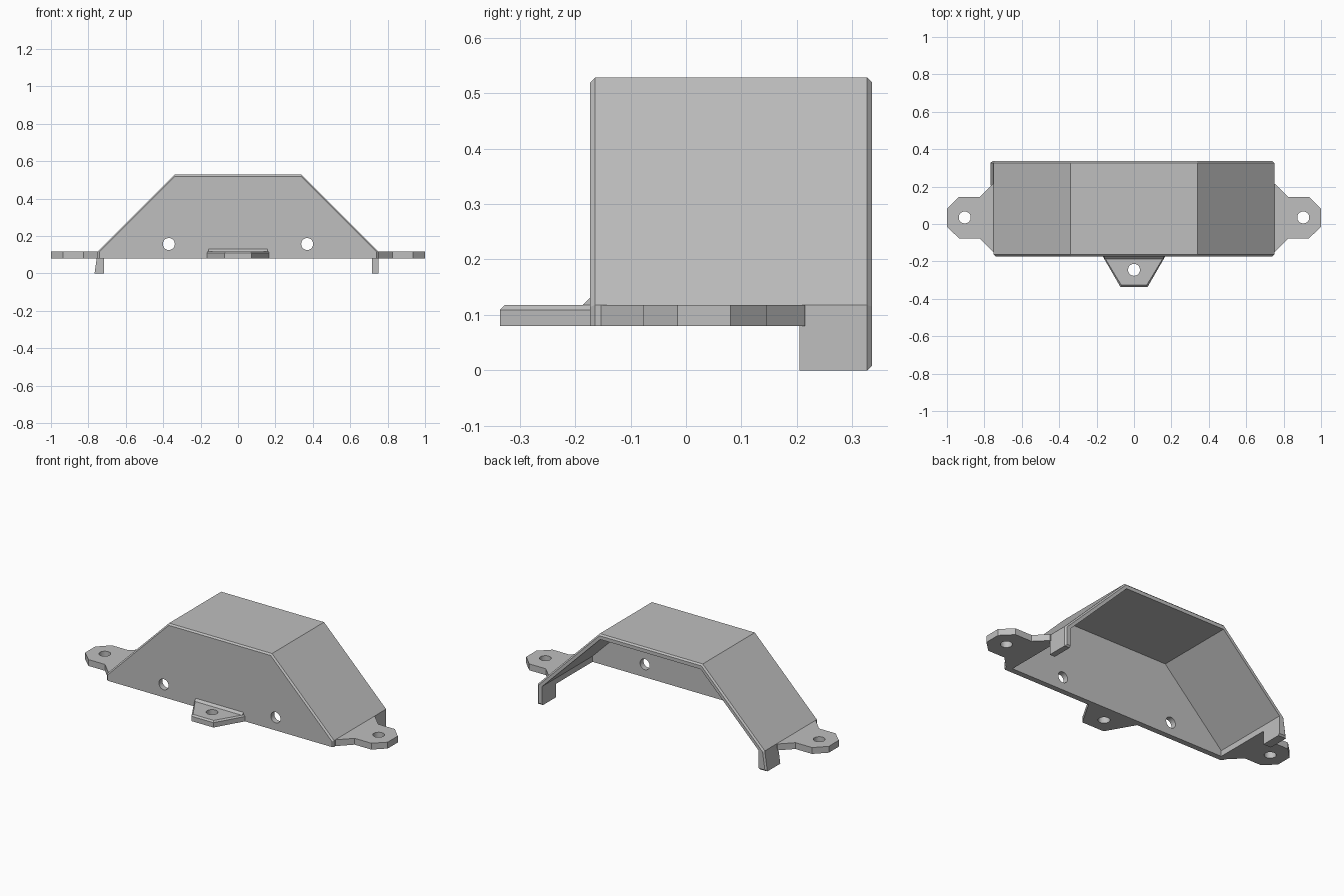
import bpy, bmesh
from mathutils import Vector

cube = bpy.data.objects.get("Cube")
if cube:
    bpy.data.objects.remove(cube)

grey = bpy.data.materials.new("light grey")
grey.use_nodes = True
colour = (0.52, 0.52, 0.52, 1)
grey.diffuse_color = colour
grey.node_tree.nodes["Principled BSDF"].inputs["Base Color"].default_value = colour

BASE, PLATE, TOP = 0.08, 0.118, 0.528     # underside, tab top, roof heights
FRONT, BACK = -0.173, 0.336
CHAMFER = 0.009
HOLE = 0.032


def prism(name, points, axis, start, end, chamfer=None):
    """Extrude a 2D profile along an axis; chamfer edges picked by a rule."""
    def place(p, d):
        return {"x": (d, p[0], p[1]), "y": (p[0], d, p[1]), "z": (p[0], p[1], d)}[axis]
    bm = bmesh.new()
    face = bm.faces.new([bm.verts.new(place(p, start)) for p in points])
    new = bmesh.ops.extrude_face_region(bm, geom=[face])["geom"]
    shift = Vector(place((0, 0), end - start))
    bmesh.ops.translate(bm, vec=shift, verts=[v for v in new if isinstance(v, bmesh.types.BMVert)])
    bmesh.ops.recalc_face_normals(bm, faces=bm.faces)
    if chamfer:
        edges = [e for e in bm.edges if chamfer(e.verts[0].co, e.verts[1].co)]
        bmesh.ops.bevel(bm, geom=edges, offset=CHAMFER, segments=1, affect="EDGES")
    mesh = bpy.data.meshes.new(name)
    bm.to_mesh(mesh)
    bm.free()
    mesh.materials.append(grey)
    obj = bpy.data.objects.new(name, mesh)
    bpy.context.collection.objects.link(obj)
    return obj


def cut(obj, cutter):
    """Subtract a hidden cutter from a part."""
    cutter.hide_render = True
    cutter.hide_viewport = True
    cutter.display_type = "WIRE"
    mod = obj.modifiers.new("cut", "BOOLEAN")
    mod.operation = "DIFFERENCE"
    mod.solver = "EXACT"
    mod.object = cutter


def drill(obj, location, rotation=(0, 0, 0)):
    bpy.ops.mesh.primitive_cylinder_add(vertices=32, radius=HOLE, depth=0.2,
                                        location=location, rotation=rotation)
    cutter = bpy.context.object
    cutter.name = obj.name + "_hole_cutter"
    cutter.data.materials.append(grey)
    cut(obj, cutter)


def mirrored(half):
    return half + [(-x, z) for x, z in reversed(half)]


# Trapezoid cover, hollow and open at the back and underneath
def cover_rim(a, b):
    return abs(a.y - b.y) < 1e-4 and max(a.z, b.z) > BASE + 0.01

cover = prism("cover", mirrored([(0.75, BASE), (0.75, PLATE), (0.34, TOP)]),
              "y", FRONT, BACK, cover_rim)
cut(cover, prism("cover_cavity_cutter",
                 mirrored([(0.716, -0.1), (0.716, 0.114), (0.332, 0.498)]),
                 "y", FRONT + 0.033, 0.6))
for x in (-0.37, 0.37):
    drill(cover, (x, FRONT, 0.157), (1.5708, 0, 0))

# Mounting tabs at both ends
outline = [(0.73, 0.215), (0.755, 0.215), (0.825, 0.145), (0.935, 0.145), (1, 0.08),
           (1, -0.015), (0.935, -0.077), (0.825, -0.077), (0.748, -0.155), (0.73, -0.155)]
for side, s in (("left", 1), ("right", -1)):
    tab = prism(side + "_tab", [(s * x, y) for x, y in outline], "z", BASE, PLATE)
    drill(tab, (s * 0.905, 0.035, 0.1))

# Rear legs; the right one splays outwards
def leg_rim(a, b):
    if min(a.y, b.y) < BACK - 1e-4:
        return False
    outer = min(abs(a.x), abs(b.x)) > 0.73
    bottom = max(a.z, b.z) < 0.01
    return outer or bottom

for side, s, foot in (("left", 1, 0.75), ("right", -1, 0.767)):
    profile = [(0.716, 0), (foot, 0), (0.75, PLATE - 0.002), (0.716, PLATE - 0.004)]
    prism(side + "_leg", [(s * x, z) for x, z in profile], "y", 0.205, BACK, leg_rim)

# Front tab with chamfered upper rim and a small fillet against the cover
def tab_rim(a, b):
    return min(a.z, b.z) > PLATE - 1e-4 and min(a.y, b.y) < -0.3

front_tab = prism("front_tab", [(0.167, FRONT + 0.01), (0.167, FRONT), (0.073, -0.336),
                                (-0.073, -0.336), (-0.167, FRONT), (-0.167, FRONT + 0.01)],
                  "z", BASE, PLATE, tab_rim)
drill(front_tab, (0, -0.245, 0.1))
prism("front_tab_fillet", [(-0.186, PLATE), (FRONT, 0.131), (FRONT + 0.01, 0.131),
                           (FRONT + 0.01, PLATE)], "x", -0.158, 0.158)
